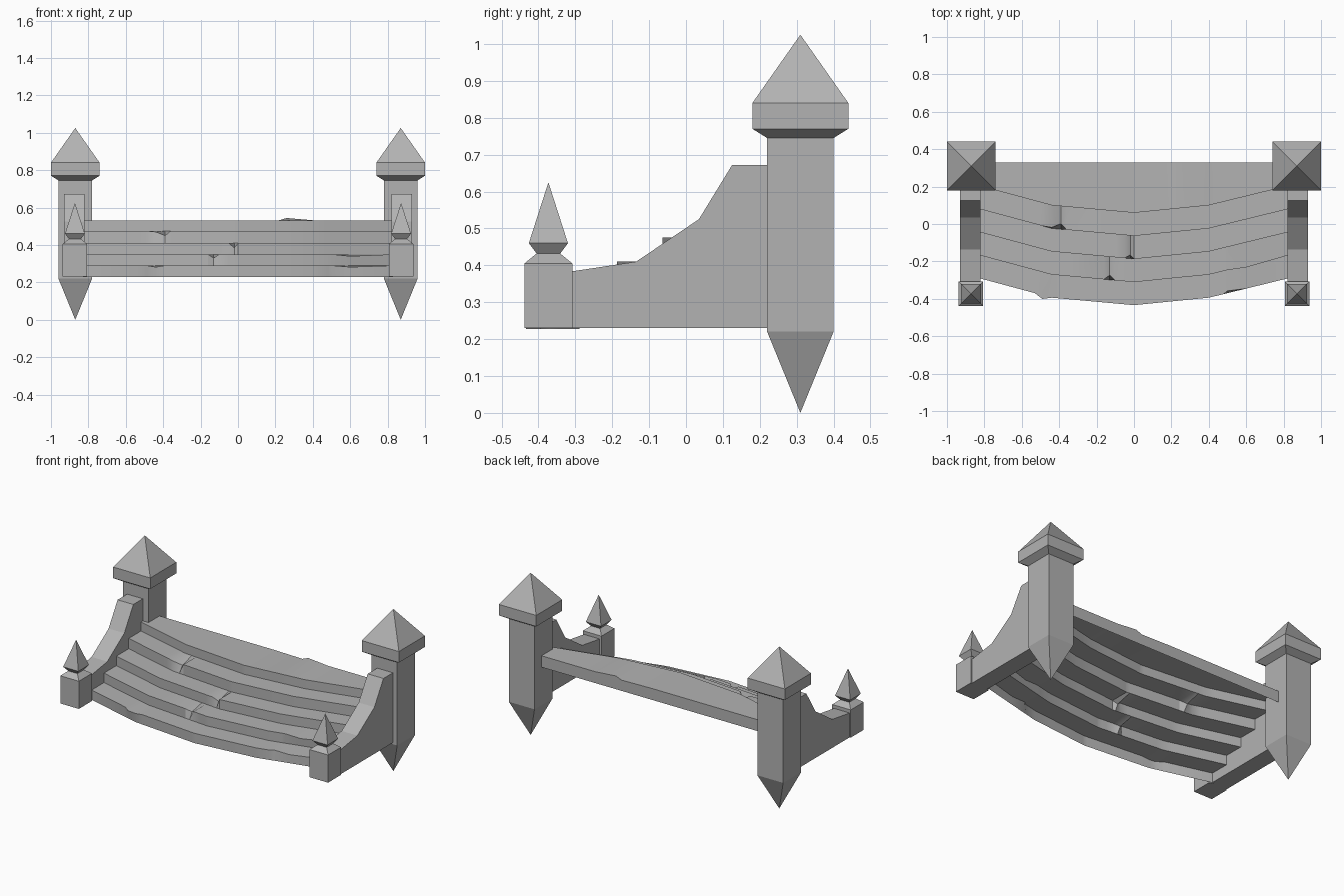
import bpy
import bmesh
from math import radians

if "Cube" in bpy.data.objects:
    bpy.data.objects.remove(bpy.data.objects["Cube"], do_unlink=True)

stone = bpy.data.materials.new("grey_stone")
stone.use_nodes = True
GREY = (0.45, 0.45, 0.45, 1)
stone.diffuse_color = GREY
stone.node_tree.nodes["Principled BSDF"].inputs["Base Color"].default_value = GREY


def finish(name, bm, recalc=True):
    if recalc:
        bmesh.ops.recalc_face_normals(bm, faces=bm.faces[:])
    mesh = bpy.data.meshes.new(name)
    bm.to_mesh(mesh)
    bm.free()
    mesh.materials.append(stone)
    obj = bpy.data.objects.new(name, mesh)
    bpy.context.collection.objects.link(obj)
    return obj


def square_post(name, cx, cy, profile):
    """Stack square rings of (half width, height); zero width makes a point."""
    bm = bmesh.new()
    rings = []
    for r, z in profile:
        corners = [(-r, -r), (r, -r), (r, r), (-r, r)] if r else [(0, 0)]
        rings.append([bm.verts.new((cx + x, cy + y, z)) for x, y in corners])
    for a, b in zip(rings, rings[1:]):
        for i in range(4):
            j = (i + 1) % 4
            quad = [a[i % len(a)], a[j % len(a)], b[j % len(b)], b[i % len(b)]]
            bm.faces.new(list(dict.fromkeys(quad)))
    if len(rings[0]) == 4:
        bm.faces.new(rings[0])
    return finish(name, bm)


def side_wall(name, x0, x1, outline):
    bm = bmesh.new()
    face = bm.faces.new([bm.verts.new((x0, y, z)) for y, z in outline])
    ext = bmesh.ops.extrude_face_region(bm, geom=[face])["geom"]
    moved = [v for v in ext if isinstance(v, bmesh.types.BMVert)]
    bmesh.ops.translate(bm, vec=(x1 - x0, 0, 0), verts=moved)
    return finish(name, bm)


# Tall rear posts, short front posts and the curved walls between them
REAR = [(0, 0), (.09, .22), (.09, .745), (.13, .77), (.13, .84), (0, 1.025)]
FRONT = [(.065, .23), (.065, .405), (.032, .432), (.053, .46), (0, .625)]
WALL = [(-.32, .23), (-.32, .382), (-.135, .41), (.035, .525),
        (.125, .672), (.23, .672), (.23, .23)]
for side, s in (("left", 1), ("right", -1)):
    square_post("rear_post_" + side, s * .87, .31, REAR)
    square_post("front_post_" + side, s * .872, -.373, FRONT)
    side_wall("wall_" + side, s * .82, s * .93, WALL)

# Bowed steps, an open shell of risers and treads
BOW = [(-.83, .205), (-.44, .10), (0, .06), (.4, .10), (.83, .205)]
HEIGHTS = [.228, .29, .35, .41, .475, .532]
# Worn edges: (step, x) -> push back, drop
CHIPS = {(3, -.44): (.005, .005), (3, -.39): (.03, .025),
         (2, -.02): (.02, .025), (1, -.13): (.025, .02),
         (1, .6): (-.01, .01), (0, -.49): (-.02, 0), (0, .5): (.012, 0),
         (0, -.44): (.0, .008), (0, .6): (0, .008)}
COLUMNS = sorted({x for x, _ in BOW} | {x for _, x in CHIPS}
                 | {-.36, -.05, .01, -.16, -.1, -.53, .48, .22, .26})


def bow(x):
    for (xa, ya), (xb, yb) in zip(BOW, BOW[1:]):
        if x <= xb:
            return ya + (yb - ya) * (x - xa) / (xb - xa)


bm = bmesh.new()
rows = []
for step in range(5):
    shift = -.1235 * (4 - step)
    rows.append([bm.verts.new((x, bow(x) + shift, HEIGHTS[step])) for x in COLUMNS])
    top = []
    for x in COLUMNS:
        push, drop = CHIPS.get((step, x), (0, 0))
        top.append(bm.verts.new((x, bow(x) + shift + push, HEIGHTS[step + 1] - drop)))
    rows.append(top)
# Rear edge of the top step, with a slight crack
lift = {.22: -.004, .26: .012}
rows.append([bm.verts.new((x, .33, HEIGHTS[-1] + lift.get(x, 0))) for x in COLUMNS])
rows.append([bm.verts.new((x, .33, .46)) for x in COLUMNS])
for a, b in zip(rows, rows[1:]):
    for i in range(len(COLUMNS) - 1):
        bm.faces.new([a[i], a[i + 1], b[i + 1], b[i]])
steps = finish("steps", bm, recalc=False)

bpy.ops.object.select_all(action='DESELECT')
steps.select_set(True)
bpy.context.view_layer.objects.active = steps
bpy.ops.object.shade_smooth_by_angle(angle=radians(30))
